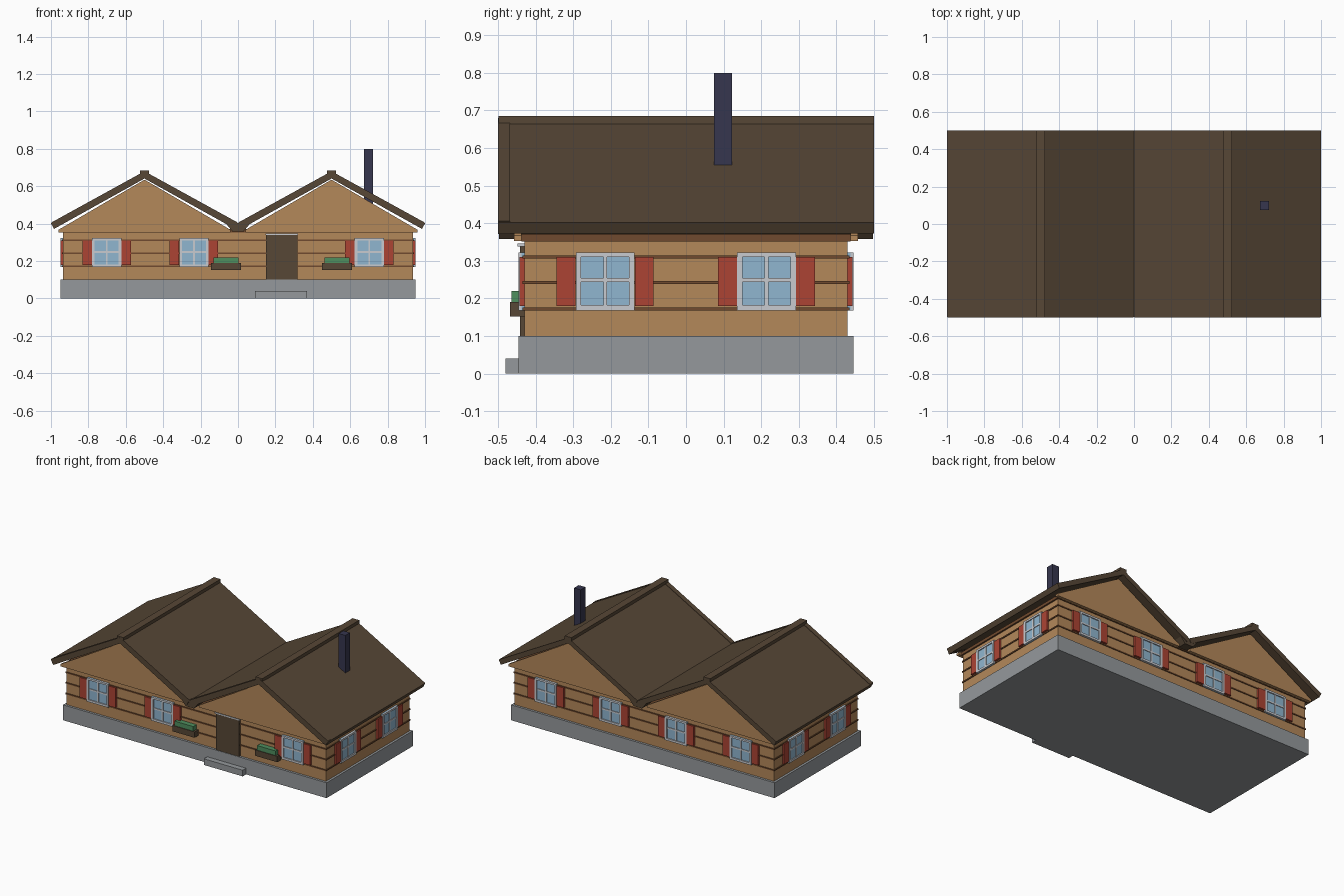
import bpy, bmesh

if "Cube" in bpy.data.objects:
    bpy.data.objects.remove(bpy.data.objects["Cube"])


def material(name, r, g, b):
    lin = [((c / 255 + 0.055) / 1.055) ** 2.4 for c in (r, g, b)]
    m = bpy.data.materials.new(name)
    m.diffuse_color = (*lin, 1)
    m.use_nodes = True
    m.node_tree.nodes["Principled BSDF"].inputs["Base Color"].default_value = m.diffuse_color
    return m


WOOD = material("tan wood", 180, 136, 90)
TRIM = material("brown trim", 112, 74, 46)
ROOF = material("dark brown", 87, 71, 54)
STONE = material("grey stone", 149, 153, 156)
RED = material("red paint", 172, 68, 52)
WHITE = material("pale frame", 200, 203, 208)
GLASS = material("blue glass", 144, 182, 208)
GREEN = material("plant green", 78, 142, 94)
FLUE = material("flue slate", 54, 54, 78)


def finish(name, bm, mat):
    bmesh.ops.recalc_face_normals(bm, faces=bm.faces)
    me = bpy.data.meshes.new(name)
    bm.to_mesh(me)
    bm.free()
    me.materials.append(mat)
    ob = bpy.data.objects.new(name, me)
    bpy.context.collection.objects.link(ob)
    return ob


def box(name, mat, x, y, z):
    """Box from (min, max) ranges."""
    bm = bmesh.new()
    bmesh.ops.create_cube(bm, size=1)
    for v in bm.verts:
        v.co = [(r[0] + r[1]) / 2 + c * (r[1] - r[0]) for r, c in zip((x, y, z), v.co)]
    return finish(name, bm, mat)


def prism(name, mat, profile, y0, y1):
    """Extrude an x-z profile along y."""
    bm = bmesh.new()
    face = bm.faces.new([bm.verts.new((x, y0, z)) for x, z in profile])
    out = bmesh.ops.extrude_face_region(bm, geom=[face])
    for v in out["geom"]:
        if isinstance(v, bmesh.types.BMVert):
            v.co.y = y1
    return finish(name, bm, mat)


def wall_box(name, mat, side, u, depth, z):
    """Box lying on a wall; u runs along the wall, depth is distance from the centre."""
    d = (min(depth), max(depth))
    neg = (-d[1], -d[0])
    if side in ("front", "back"):
        return box(name, mat, u, neg if side == "front" else d, z)
    return box(name, mat, neg if side == "left" else d, u, z)


# Foundation, walls and log joints
box("foundation", STONE, (-.95, .95), (-.445, .445), (0, .1))
box("walls", WOOD, (-.935, .935), (-.43, .43), (.1, .352))
for z in (.172, .242, .31):
    box("log_joint", TRIM, (-.94, .94), (-.435, .435), (z - .004, z + .004))
box("wall_plate", TRIM, (-.945, .945), (-.438, .438), (.352, .371))
box("doorstep", STONE, (.09, .37), (-.48, -.44), (0, .04))

# Door with frame
box("door", ROOF, (.15, .318), (-.442, -.425), (.1, .338))
box("door_lintel", WHITE, (.146, .322), (-.448, -.425), (.338, .346))


def window(side, c, wall):
    h, z0, z1 = .078, .168, .322
    out = wall + .015
    back = wall - .005
    wall_box("glass", GLASS, side, (c - h, c + h), (back, wall + .008), (z0, z1))
    for s in (-1, 1):
        u = sorted((c + s * h, c + s * (h - .014)))
        wall_box("window_jamb", WHITE, side, u, (back, out), (z0, z1))
        u = sorted((c + s * .079, c + s * .129))
        wall_box("shutter", RED, side, u, (back, wall + .013), (.18, .31))
    wall_box("window_sill", WHITE, side, (c - h, c + h), (back, out), (z0, z0 + .014))
    wall_box("window_head", WHITE, side, (c - h, c + h), (back, out), (z1 - .012, z1))
    wall_box("mullion", WHITE, side, (c - .005, c + .005), (back, wall + .012), (z0, z1))
    wall_box("glazing_bar", WHITE, side, (c - h, c + h), (back, wall + .012), (.244, .254))


for c in (-.702, -.236, .702):
    window("front", c, .43)
for c in (-.702, -.236, .236, .702):
    window("back", c, .43)
for side in ("left", "right"):
    for c in (-.215, .214):
        window(side, c, .935)

# Flower boxes
for c in (-.065, .53):
    box("flower_box", ROOF, (c - .08, c + .08), (-.468, -.425), (.152, .19))
    box("flower_plants", GREEN, (c - .067, c + .067), (-.464, -.43), (.188, .22))

# Two gabled roofs
for c in (-.5, .5):
    gable = [(c - .46, .353), (c + .46, .353), (c + .46, .367), (c, .635), (c - .46, .367)]
    for y in (-.457, .437):
        prism("gable", WOOD, gable, y, y + .02)
    for s in (-1, 1):
        slab = [(c, .677), (c + s * .5, .402), (c + s * .485, .373), (c, .643)]
        prism("roof_slope", ROOF, slab, -.498, .5)
        barge = [(c, .68), (c + s * .498, .406), (c + s * .483, .372), (c, .641)]
        prism("barge_board", ROOF, barge, -.5, -.468)
    box("ridge_cap", ROOF, (c - .024, c + .024), (-.499, .5), (.65, .685))

# Valley gutter between the roofs
prism("valley_gutter", ROOF,
      [(-.06, .395), (-.03, .358), (.03, .358), (.06, .395), (0, .4)], -.497, .497)

# Chimney
box("chimney", FLUE, (.673, .721), (.075, .123), (.5, .8))
